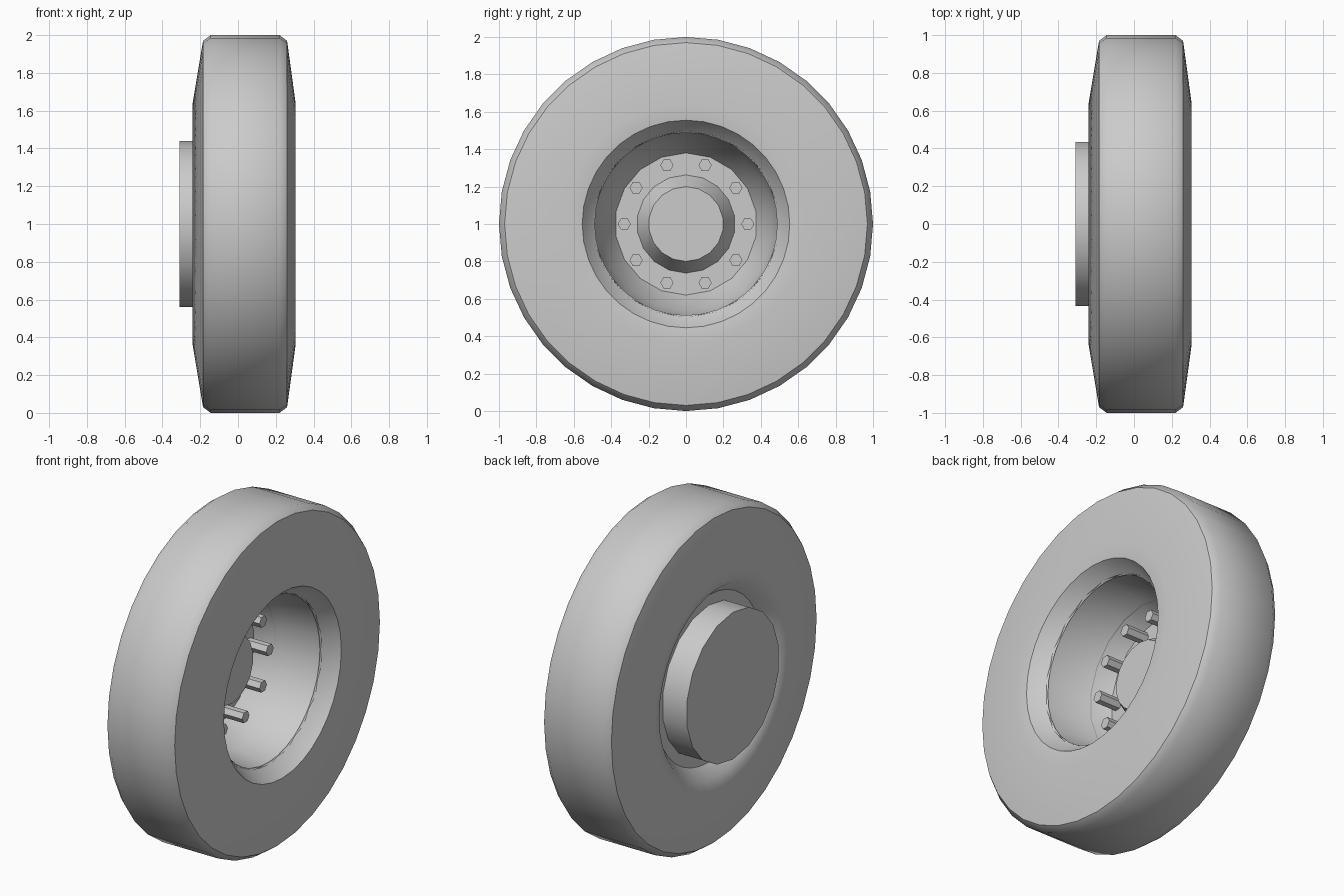
import bpy, bmesh
from math import sin, cos, pi, radians

if "Cube" in bpy.data.objects:
    bpy.data.objects.remove(bpy.data.objects["Cube"])

AXLE_Z = 1.0


def lathe(name, profile, sides, smooth=35, y=0.0, z=0.0, turn=0.0):
    """Spin (x, radius) points round an axle parallel to x."""
    bm = bmesh.new()
    rings = []
    for x, r in profile:
        if r == 0:
            rings.append([bm.verts.new((x, y, z + AXLE_Z))] * sides)
        else:
            rings.append([bm.verts.new((x, y + r * sin(turn + 2 * pi * k / sides),
                                        z + AXLE_Z + r * cos(turn + 2 * pi * k / sides)))
                          for k in range(sides)])
    for a, b in zip(rings, rings[1:]):
        for k in range(sides):
            n = (k + 1) % sides
            quad = []
            for v in (a[k], b[k], b[n], a[n]):
                if v not in quad:
                    quad.append(v)
            bm.faces.new(quad)
    mesh = bpy.data.meshes.new(name)
    bm.to_mesh(mesh)
    bm.free()
    ob = bpy.data.objects.new(name, mesh)
    bpy.context.collection.objects.link(ob)
    if smooth:
        bpy.ops.object.select_all(action='DESELECT')
        ob.select_set(True)
        bpy.context.view_layer.objects.active = ob
        bpy.ops.object.shade_smooth_by_angle(angle=radians(smooth))
    return ob


# Tyre, with the inner rear recess down to the drum
lathe("tire", [(-0.15, 0.42), (-0.15, 0.50), (-0.215, 0.56), (-0.24, 0.64),
               (-0.185, 0.97), (-0.145, 1.0), (0.22, 1.0), (0.26, 0.97),
               (0.305, 0.64), (0.295, 0.555), (0.21, 0.50), (0.20, 0.488)], 36, 42)

# Deep dished rim with flat bolt disc
lathe("rim", [(0.21, 0.50), (-0.02, 0.465), (-0.16, 0.38), (-0.16, 0)], 18)

# Raised hub in the middle of the disc
lathe("hub", [(-0.165, 0.265), (-0.04, 0.20), (-0.04, 0)], 18)

# Brake drum on the inner side
lathe("brake_drum", [(-0.31, 0), (-0.31, 0.44), (-0.055, 0.44)], 18)

# Ring of hexagonal wheel bolts
for i in range(10):
    a = 2 * pi * i / 10
    lathe(f"bolt_{i + 1}", [(-0.17, 0.035), (-0.02, 0.035), (-0.02, 0)], 6, 0,
          0.33 * cos(a), 0.33 * sin(a), pi / 6)
